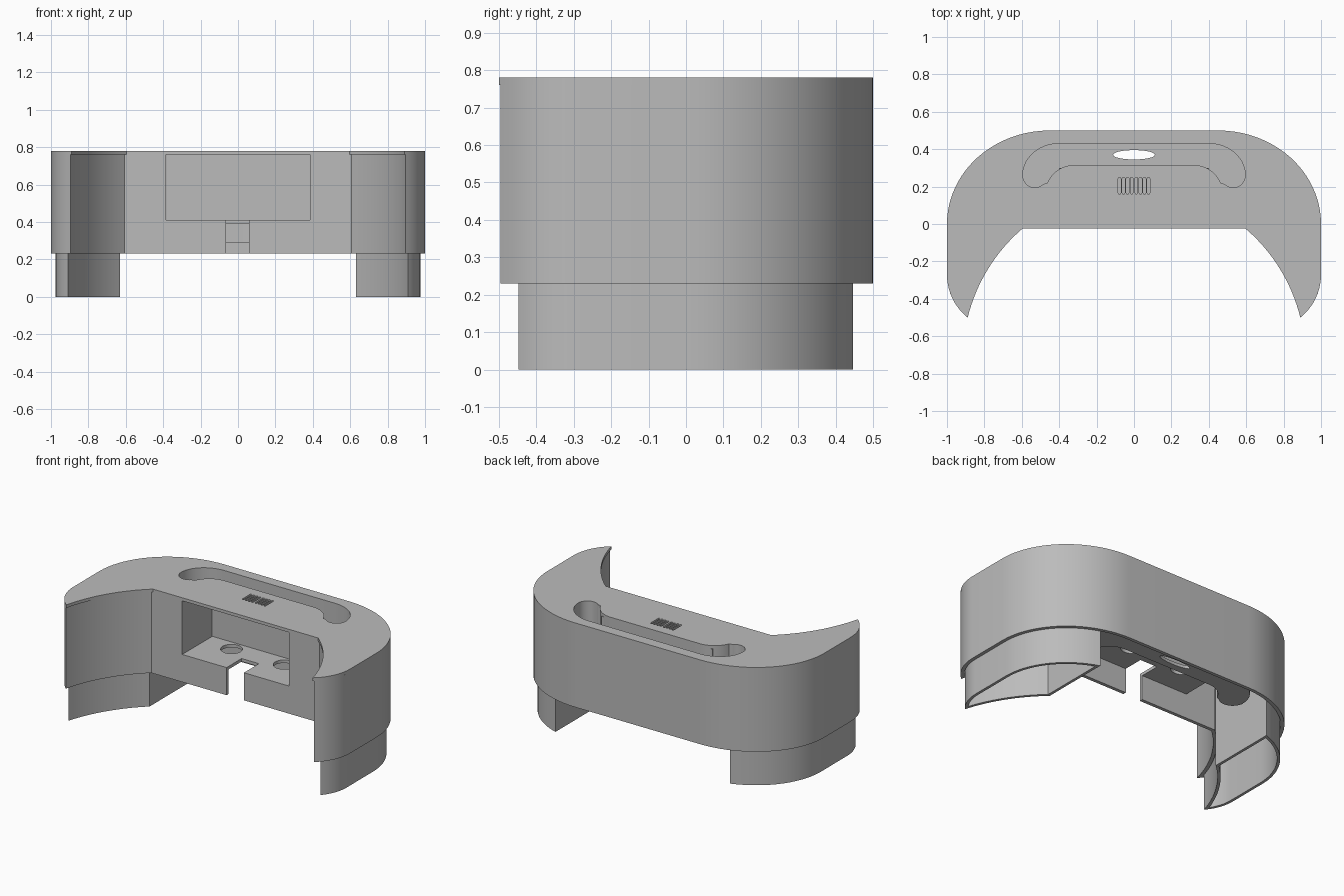
import bpy
import bmesh
from math import sin, cos, acos, atan2, radians, degrees, sqrt, hypot

if "Cube" in bpy.data.objects:
    bpy.data.objects.remove(bpy.data.objects["Cube"], do_unlink=True)

HEIGHT, LID_Z, SKIRT_Z = 0.78, 0.76, 0.23
FRONT_Y = -0.025

grey = bpy.data.materials.new("plain grey")
grey.use_nodes = True
grey.diffuse_color = (0.5, 0.5, 0.5, 1)
grey.node_tree.nodes["Principled BSDF"].inputs["Base Color"].default_value = (0.5, 0.5, 0.5, 1)


def arc(cx, cy, rx, ry, a0, a1, n=20):
    """Points along an elliptical arc, angles in degrees."""
    angles = [radians(a0 + (a1 - a0) * i / n) for i in range(n + 1)]
    return [(cx + rx * cos(a), cy + ry * sin(a)) for a in angles]


def flip(points):
    return [(-x, y) for x, y in reversed(points)]


def prism(name, outline, z0, z1):
    """Vertical extrusion of a closed outline."""
    bm = bmesh.new()
    face = bm.faces.new([bm.verts.new((x, y, z0)) for x, y in outline])
    new = bmesh.ops.extrude_face_region(bm, geom=[face])["geom"]
    verts = [v for v in new if isinstance(v, bmesh.types.BMVert)]
    bmesh.ops.translate(bm, verts=verts, vec=(0, 0, z1 - z0))
    bmesh.ops.recalc_face_normals(bm, faces=bm.faces)
    mesh = bpy.data.meshes.new(name)
    bm.to_mesh(mesh)
    bm.free()
    mesh.materials.append(grey)
    obj = bpy.data.objects.new(name, mesh)
    bpy.context.collection.objects.link(obj)
    return obj


def box(name, x0, x1, y0, y1, z0, z1):
    return prism(name, [(x0, y0), (x1, y0), (x1, y1), (x0, y1)], z0, z1)


def cut(target, *cutters):
    """Subtract the cutters from the target, then discard them."""
    for cutter in cutters:
        mod = target.modifiers.new("cut", 'BOOLEAN')
        mod.operation, mod.solver, mod.object = 'DIFFERENCE', 'EXACT', cutter
        cutter.hide_render = True
    graph = bpy.context.evaluated_depsgraph_get()
    mesh = bpy.data.meshes.new_from_object(target.evaluated_get(graph))
    target.modifiers.clear()
    target.data = mesh
    for cutter in cutters:
        bpy.data.objects.remove(cutter, do_unlink=True)
    return target


def half_outline(inset, gap=0.0, min_x=None):
    """Left half of the horseshoe plan, from the back round to the front."""
    rx = 0.55 - inset
    start = 90 if min_x is None else degrees(acos((min_x - 0.45) / rx))
    points = arc(0.45, 0, rx, 0.5 - inset, start, 0)
    # The tip is where the outer rounding meets the front scoop
    ox, oy, r_out = 0.705, -0.27, 0.295 - inset
    sx, sy, r_in = 0, -0.72, 0.916 + inset + gap
    dx, dy = ox - sx, oy - sy
    d = hypot(dx, dy)
    a = (r_in ** 2 - r_out ** 2 + d * d) / (2 * d)
    h = sqrt(r_in ** 2 - a * a)
    tip_x, tip_y = sx + (a * dx + h * dy) / d, sy + (a * dy - h * dx) / d
    points += arc(ox, oy, r_out, r_out, 0, degrees(atan2(tip_y - oy, tip_x - ox)), 10)
    # Front scoop, ending on the straight front or on the leg's inner side
    if min_x is None:
        end_y = FRONT_Y + inset
        end_x = sqrt(r_in ** 2 - (end_y - sy) ** 2)
    else:
        end_x = min_x
        end_y = sy + sqrt(r_in ** 2 - (end_x - sx) ** 2)
    points += arc(sx, sy, r_in, r_in, degrees(atan2(tip_y - sy, tip_x - sx)),
                  degrees(atan2(end_y - sy, end_x - sx)), 16)[1:]
    return points


def horseshoe(inset, gap=0.0):
    half = half_outline(inset, gap)
    return half + flip(half)


def tray_outline(e):
    """Curved pocket with rounded, drooping ends, grown by e."""
    half = arc(0.40, 0.26, 0.195 + e, 0.17 + e, 90, 0, 14)
    half += arc(0.53, 0.26, 0.065 + e, 0.065 + e, 0, -135, 12)[1:]
    half += arc(0.32, 0.16, 0.155 - e, 0.155 - e, 22, 90, 12)
    return half + flip(half)


# Outer skirt: hollow wall with a front window and a cable slot
body = prism("body_shell", horseshoe(0, 0.007), SKIRT_Z, LID_Z)
cut(body,
    prism("cavity", horseshoe(0.022, 0.007), 0.1, 0.9),
    box("window", -0.385, 0.385, -0.1, 0.05, 0.41, 0.9),
    box("slot", -0.065, 0.06, -0.1, 0.05, 0.1, 0.5))

# Lid with the pocket opening and speaker slits
lid = prism("top_lid", horseshoe(0), LID_Z, HEIGHT)
slits = []
for side in (-1, 1):
    for i in range(4):
        x, r = side * (0.013 + 0.0215 * i), 0.007
        shape = arc(x, 0.243, r, r, 0, 180, 6) + arc(x, 0.167, r, r, 180, 360, 6)
        slits.append(prism("slit", shape, 0.7, 0.9))
cut(lid, prism("opening", tray_outline(0), 0.7, 0.9), *slits)

# Deep tray under the lid with an oval drain hole
tray = prism("pocket_tray", tray_outline(0.015), 0.29, LID_Z)
cut(tray,
    prism("hollow", tray_outline(0), 0.31, 0.9),
    prism("drain", arc(0, 0.37, 0.112, 0.025, 0, 348.75, 31), 0.2, 0.5))

# Recess behind the window: floor, sides and back, with two round holes
recess = box("front_recess", -0.4, 0.4, -0.005, 0.30, 0.39, LID_Z)
holes = [prism("hole", arc(x, 0.205, 0.065, 0.065, 0, 348.75, 31), 0.3, 0.5)
         for x in (-0.19, 0.19)]
cut(recess,
    box("space", -0.385, 0.385, -0.1, 0.285, 0.41, 0.9),
    box("notch", -0.065, 0.06, -0.1, 0.13, 0.3, 0.5), *holes)

# Hollow legs rising inside the skirt up to the lid
parts = [body, lid, tray, recess]
for side, name in ((1, "left_leg"), (-1, "right_leg")):
    outer = half_outline(0.025, 0.007, 0.63)
    inner = half_outline(0.043, 0.007, 0.648)
    if side < 0:
        outer, inner = flip(outer), flip(inner)
    leg = prism(name, outer, 0, LID_Z)
    parts.append(cut(leg, prism("leg_hollow", inner, -0.1, 0.9)))

# Smooth the curves, keep the corners crisp
bpy.ops.object.select_all(action='DESELECT')
for part in parts:
    part.select_set(True)
bpy.context.view_layer.objects.active = body
bpy.ops.object.shade_smooth_by_angle(angle=radians(25))
